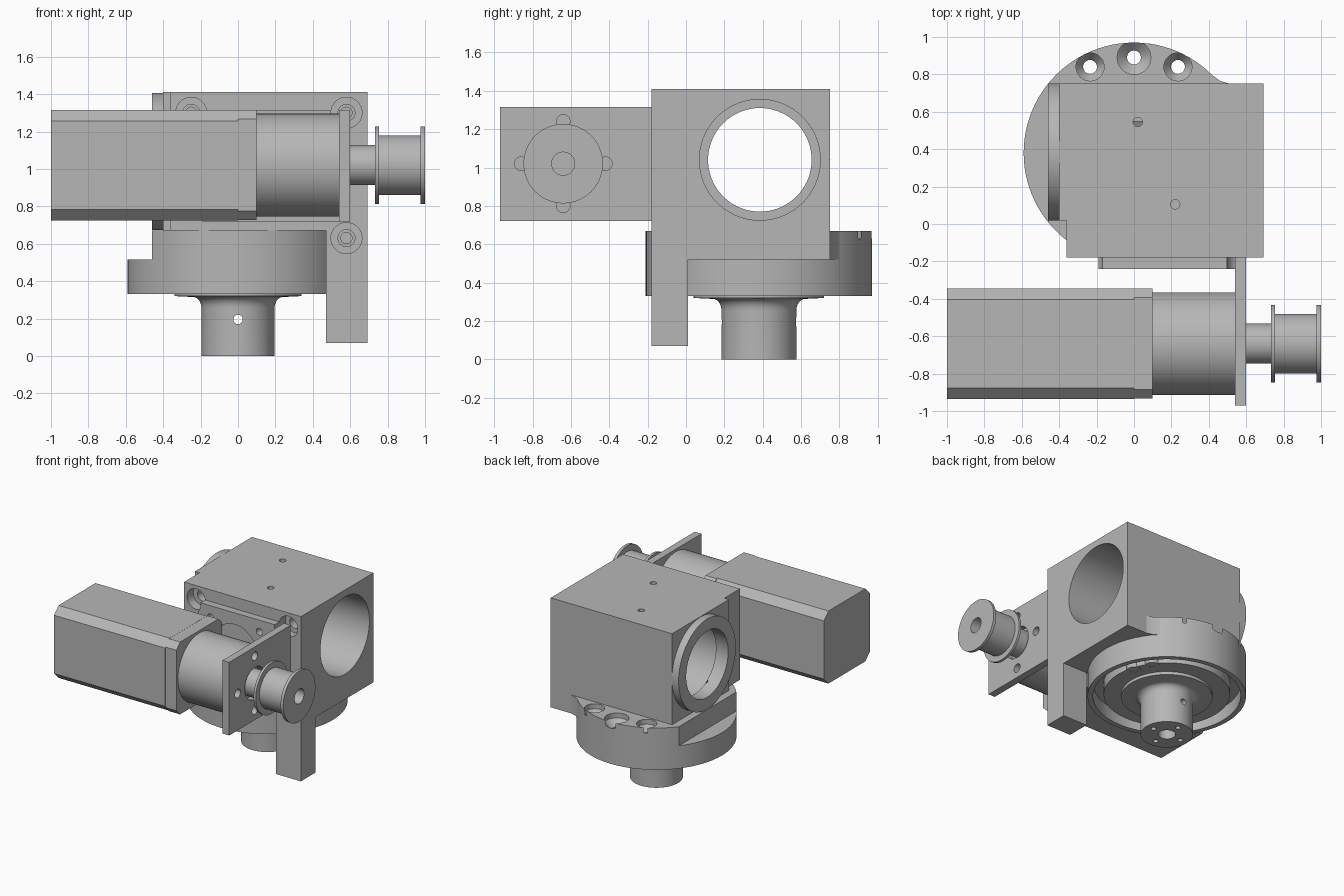
import bpy, bmesh, math
from mathutils import Matrix, Vector

if "Cube" in bpy.data.objects:
    bpy.data.objects.remove(bpy.data.objects["Cube"])

grey = bpy.data.materials.new("machined grey")
grey.use_nodes = True
colour = (0.47, 0.47, 0.47, 1)
grey.diffuse_color = colour
grey.node_tree.nodes["Principled BSDF"].inputs["Base Color"].default_value = colour

# Turn the local z axis towards a world axis
TURN = {"z": Matrix(), "x": Matrix.Rotation(math.pi / 2, 4, "Y"),
        "y": Matrix.Rotation(-math.pi / 2, 4, "X")}


def finish(name, bm):
    bmesh.ops.remove_doubles(bm, verts=bm.verts, dist=1e-5)
    bmesh.ops.recalc_face_normals(bm, faces=bm.faces)
    mesh = bpy.data.meshes.new(name)
    bm.to_mesh(mesh)
    bm.free()
    mesh.materials.append(grey)
    obj = bpy.data.objects.new(name, mesh)
    bpy.context.collection.objects.link(obj)
    return obj


def box(name, x, y, z):
    bm = bmesh.new()
    bmesh.ops.create_cube(bm, size=1)
    for v in bm.verts:
        v.co = [r[0] if c < 0 else r[1] for c, r in zip(v.co, (x, y, z))]
    return finish(name, bm)


def prism(name, points, depth):
    """Extrude a flat outline of 3D points along a vector."""
    bm = bmesh.new()
    face = bm.faces.new([bm.verts.new(p) for p in points])
    new = bmesh.ops.extrude_face_region(bm, geom=[face])["geom"]
    bmesh.ops.translate(bm, vec=depth, verts=[v for v in new if isinstance(v, bmesh.types.BMVert)])
    return finish(name, bm)


def lathe(name, profile, at=(0, 0, 0), axis="z", closed=False, steps=72):
    """Revolve (radius, height) points about an axis through a point."""
    bm = bmesh.new()
    verts = [bm.verts.new((r, 0, h)) for r, h in profile]
    edges = [bm.edges.new(pair) for pair in zip(verts, verts[1:])]
    if closed:
        edges.append(bm.edges.new((verts[-1], verts[0])))
    bmesh.ops.spin(bm, geom=verts + edges, cent=(0, 0, 0), axis=(0, 0, 1),
                   angle=2 * math.pi, steps=steps, use_merge=True)
    bm.transform(Matrix.Translation(at) @ TURN[axis])
    return finish(name, bm)


def rod(name, r, lo, hi, at, axis="z", steps=72):
    return lathe(name, [(0, lo), (r, lo), (r, hi), (0, hi)], at, axis, steps=steps)


def cut(obj, *cutters):
    for cutter in cutters:
        mod = obj.modifiers.new("cut", "BOOLEAN")
        mod.operation, mod.solver, mod.object = "DIFFERENCE", "EXACT", cutter
        bpy.context.view_layer.update()
        graph = bpy.context.evaluated_depsgraph_get()
        mesh = bpy.data.meshes.new_from_object(obj.evaluated_get(graph))
        obj.modifiers.clear()
        obj.data = mesh
        bpy.data.objects.remove(cutter)


def hole(r, lo, hi, at, axis="z"):
    return rod("cutter", r, lo, hi, at, axis, 32)


# Housing block, with its leg and the flange round the bore
BORE = (0, 0.385, 1.04)
main = box("housing_block", (-0.36, 0.47), (-0.18, 0.75), (0.67, 1.41))
side = prism("housing_left_side_and_leg",
             [(0.47, y, z) for y, z in ((-0.18, 0.07), (0.01, 0.07), (0.01, 0.52),
                                        (0.75, 0.52), (0.75, 1.41), (-0.18, 1.41))],
             (0.222, 0, 0))
step = box("housing_right_step", (-0.40, -0.36), (0.02, 0.75), (0.67, 1.41))
flange = rod("bore_flange", 0.367, -0.46, -0.40, BORE, "x")
for part in (main, side, step, flange):
    cut(part, rod("cutter", 0.27, -0.6, 0.8, BORE, "x"))
for part in (main, side):
    cut(part, rod("cutter", 0.315, -0.35, 0.8, BORE, "x"))
cut(main, hole(0.025, -0.1, 0.1, (0.02, 0.545, 1.41)), hole(0.025, -0.1, 0.1, (0.22, 0.105, 1.41)))


def screw_hole(x, z):
    """Stepped screw hole opening to the front."""
    profile = [(0, -0.3), (0.083, -0.3), (0.083, -0.10), (0.045, -0.10),
               (0.045, -0.03), (0.03, -0.03), (0.03, 0.08), (0, 0.08)]
    return lathe("cutter", profile, (x, 0, z), "y", steps=32)


cut(main, screw_hole(-0.25, 1.30))
cut(side, screw_hole(0.58, 1.30), screw_hole(0.58, 0.63))

# Round base with a grooved underside and a lower shelf on the right
base = lathe("round_base", [(0, 0.67), (0.59, 0.67), (0.59, 0.33), (0.55, 0.33), (0.55, 0.44),
                            (0.47, 0.44), (0.47, 0.345), (0, 0.345)], (0, 0.38, 0), steps=96)
cut(base, box("cutter", (-1, -0.46), (-0.5, 1.2), (0.515, 0.9)))
for x, y, r in ((-0.235, 0.84, 0.075), (0, 0.89, 0.09), (0.235, 0.84, 0.075)):
    sink = [(0, 0.2), (0.037, 0.2), (0.037, 0.58), (r, 0.63), (r, 0.8), (0, 0.8)]
    cut(base, lathe("cutter", sink, (x, y, 0), steps=32))
prism("base_fillet", [(0.38, 0.74, 0.52), (0.51, 0.75, 0.52), (0.46, 0.765, 0.52), (0.40, 0.81, 0.52)],
      (0, 0, 0.15))

# Two small tabs under the base
for x, y in ((0.36, 0.64), (0.42, 0.5)):
    tab = rod("groove_tab", 0.055, 0.34, 0.44, (x, y, 0), steps=32)
    cut(tab, hole(0.025, 0.3, 0.4, (x, y, 0)))

# Output hub with flared root, centre bore and bolt circle
flare = [(0.195 + 0.045 * (1 - math.cos(a)), 0.255 + 0.06 * math.sin(a))
         for a in (i * math.pi / 12 for i in range(7))]
hub = lathe("output_hub", [(0.065, 0), (0.195, 0)] + flare +
            [(0.34, 0.32), (0.34, 0.36), (0.065, 0.36)], (0, 0.38, 0), closed=True)
cut(hub, hole(0.025, -0.5, 0.5, (0, 0.38, 0.195), "y"))
for i in range(4):
    a = i * math.pi / 2
    cut(hub, hole(0.02, -0.1, 0.1, (0.13 * math.cos(a), 0.38 + 0.13 * math.sin(a), 0)))

# Angle bracket holding the motor
MOTOR = (0, -0.64, 1.02)
back = box("bracket_back_plate", (-0.19, 0.54), (-0.24, -0.18), (0.72, 1.315))
cut(back, rod("cutter", 0.2, -0.5, 0.1, (0.14, 0, 1.02), "y"), screw_hole(0.58, 1.30),
    screw_hole(-0.25, 1.30))
for x in (-0.08, 0.36):
    for z in (0.82, 1.22):
        cut(back, hole(0.028, -0.5, 0.1, (x, 0, z), "y"))
face = box("bracket_face_plate", (0.54, 0.60), (-0.97, -0.18), (0.72, 1.315))
cut(face, rod("cutter", 0.13, 0.4, 0.7, MOTOR, "x"))
for dy, dz in ((1, 0), (-1, 0), (0, 1), (0, -1)):
    centre = Vector(MOTOR) + Vector((0, dy, dz)) * 0.22
    cut(face, hole(0.035, 0.4, 0.7, centre, "x"))


# Motor body, collar and gearbox
def chamfered(name, x, length, half, chamfer):
    a, b = half, half - chamfer
    ring = [(a, b), (b, a), (-b, a), (-a, b), (-a, -b), (-b, -a), (b, -a), (a, -b)]
    return prism(name, [(x, MOTOR[1] + y, MOTOR[2] + z) for y, z in ring], (length, 0, 0))


chamfered("motor_body", -1, 1.0, 0.295, 0.058)
chamfered("motor_collar", 0, 0.10, 0.294, 0.048)
rod("gearbox", 0.275, 0.10, 0.545, MOTOR, "x")

# Belt pulley with its hub and end flanges
lathe("belt_pulley", [(0.06, 0.55), (0.107, 0.55), (0.107, 0.733), (0.207, 0.733), (0.207, 0.753),
                      (0.16, 0.753), (0.16, 0.976), (0.207, 0.976), (0.207, 1.0), (0.06, 1.0)],
      MOTOR, "x", closed=True)

# Smooth the round surfaces and keep edges sharp
for obj in bpy.context.collection.objects:
    if obj.type == "MESH":
        bpy.ops.object.select_all(action="DESELECT")
        obj.select_set(True)
        bpy.context.view_layer.objects.active = obj
        bpy.ops.object.shade_smooth_by_angle(angle=math.radians(30))
